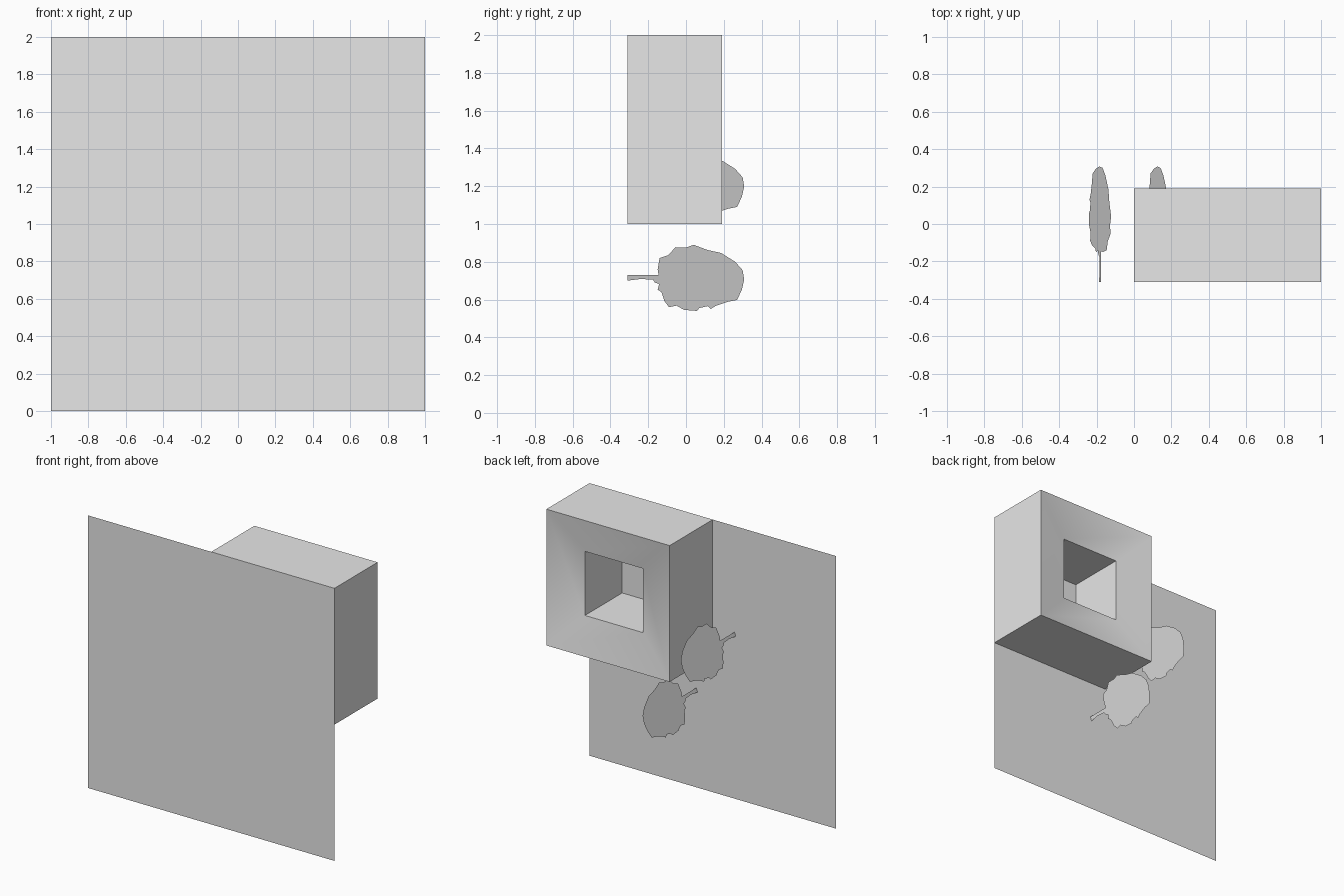
import bpy
from mathutils import Vector

cube = bpy.data.objects.get("Cube")
if cube:
    bpy.data.objects.remove(cube, do_unlink=True)

grey = bpy.data.materials.new("plain_grey")
grey.use_nodes = True
grey.diffuse_color = (0.8, 0.8, 0.8, 1)
grey.node_tree.nodes["Principled BSDF"].inputs["Base Color"].default_value = (0.8, 0.8, 0.8, 1)

BASE = -0.31   # depth of the ground sheet


def add_object(name, verts, faces):
    mesh = bpy.data.meshes.new(name)
    mesh.from_pydata(verts, [], faces)
    mesh.materials.append(grey)
    obj = bpy.data.objects.new(name, mesh)
    bpy.context.collection.objects.link(obj)
    return obj


def square(cx, cz, half, y):
    return [(cx + sx * half, y, cz + sz * half)
            for sx, sz in ((-1, -1), (-1, 1), (1, 1), (1, -1))]


# Ground sheet
add_object("ground", square(0, 1, 1, BASE), [(0, 1, 2, 3)])

# Courtyard house: outer wall, roof sloping inward, courtyard wall
rings = [(0.5, BASE), (0.5, 0.19), (0.235, 0.122), (0.235, BASE)]
verts = [p for half, y in rings for p in square(0.5, 1.5, half, y)]
faces = [(4 * r + i, 4 * r + (i + 1) % 4, 4 * r + 4 + (i + 1) % 4, 4 * r + 4 + i)
         for r in range(len(rings) - 1) for i in range(4)]
house = add_object("courtyard_house", verts, faces)
bpy.ops.object.select_all(action="DESELECT")
house.select_set(True)
bpy.context.view_layer.objects.active = house
bpy.ops.object.shade_smooth_by_angle(angle=0.6)

# Flat tree cutouts: (along the trunk, across) outline, leaning across the sheet
outline = [
    (-.31, -.02), (-.31, .01), (-.145, .01), (-.15, .04), (-.14, .10), (-.095, .115),
    (-.055, .157), (0, .155), (.04, .17), (.115, .142), (.185, .127), (.26, .08),
    (.3, .035), (.308, -.015), (.295, -.07), (.27, -.122), (.22, -.132),
    (.16, -.152), (.13, -.17), (.115, -.155), (.07, -.165), (.058, -.18),
    (-.01, -.175), (-.05, -.152), (-.09, -.16), (-.115, -.127), (-.13, -.08),
    (-.15, -.068), (-.142, -.038), (-.165, -.03), (-.175, -.015), (-.24, -.011)]
LEAN = 0.34
for name, x, z in (("lower_tree", 0.13, 0.72), ("upper_tree", -0.18, 1.212)):
    pts = [Vector((x + LEAN * w, y, z + w)) for y, w in outline]
    add_object(name, pts, [tuple(range(len(pts)))])
